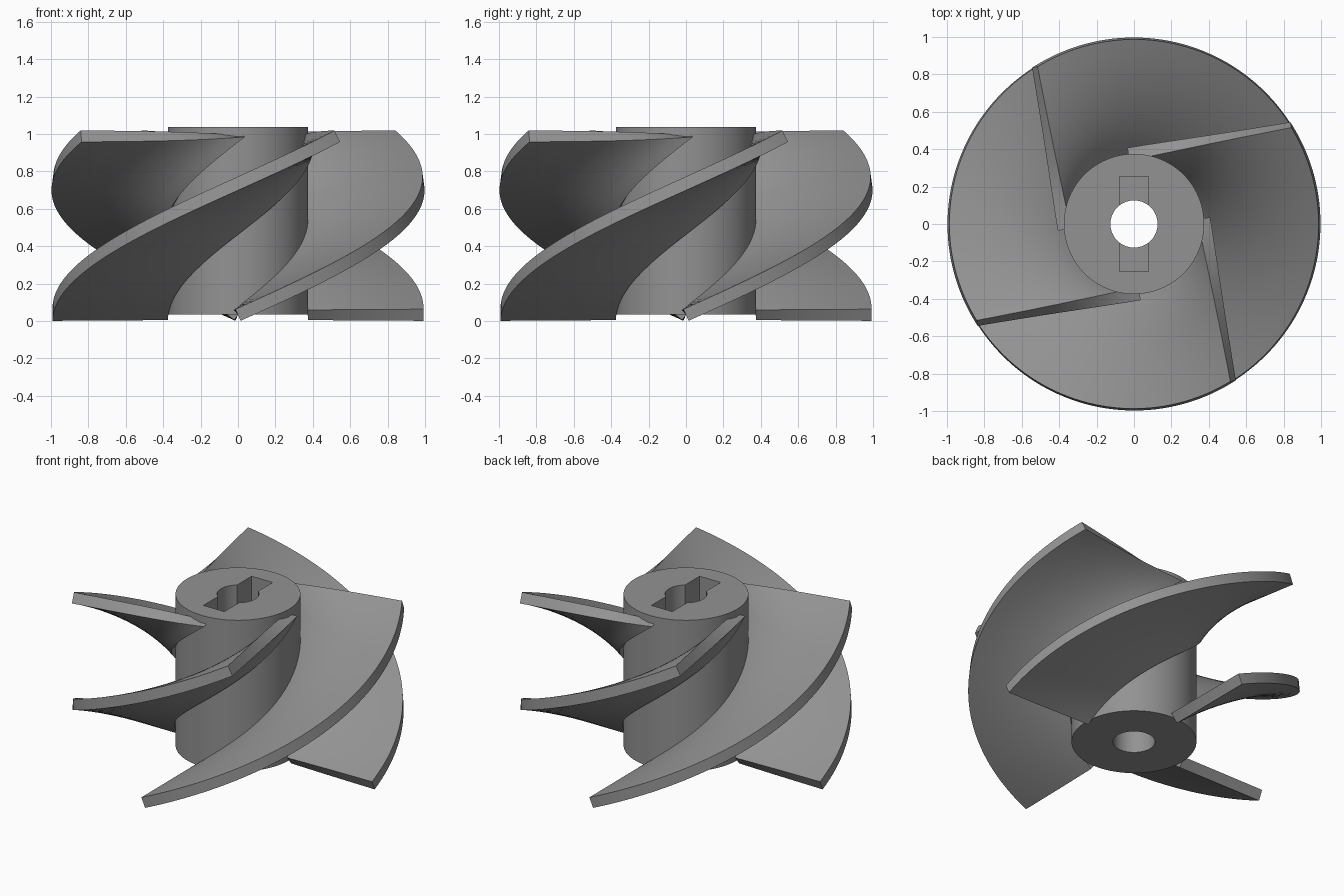
import bpy, bmesh, math
from mathutils import Vector

if "Cube" in bpy.data.objects:
    bpy.data.objects.remove(bpy.data.objects["Cube"])

HUB_R, TIP_R = 0.375, 0.992
HUB_Z0, HUB_Z1 = 0.034, 1.036
BLADE_Z0, BLADE_Z1 = 0.032, 0.988
ROOT_SWEEP, TIP_SWEEP = math.radians(184.6), math.radians(122.3)
HALF_THICK = 0.034
STEPS, SPANS = 56, 10

grey = bpy.data.materials.new("cast_grey")
grey.diffuse_color = (0.29, 0.29, 0.29, 1)
grey.use_nodes = True
grey.node_tree.nodes["Principled BSDF"].inputs["Base Color"].default_value = grey.diffuse_color


def smooth(obj):
    bpy.ops.object.select_all(action='DESELECT')
    obj.select_set(True)
    bpy.context.view_layer.objects.active = obj
    bpy.ops.object.shade_smooth_by_angle(angle=math.radians(30))


def cylinder(name, radius, z0, z1):
    bpy.ops.mesh.primitive_cylinder_add(vertices=96, radius=radius, depth=z1 - z0,
                                        location=(0, 0, (z0 + z1) / 2))
    obj = bpy.context.object
    obj.name = name
    return obj


def cut(target, cutter):
    mod = target.modifiers.new("cut", 'BOOLEAN')
    mod.operation, mod.solver, mod.object = 'DIFFERENCE', 'EXACT', cutter
    bpy.ops.object.select_all(action='DESELECT')
    bpy.context.view_layer.objects.active = target
    bpy.ops.object.modifier_apply(modifier=mod.name)
    bpy.data.objects.remove(cutter)


# Hub with a round through bore and a rectangular drive slot in the top
hub = cylinder("hub", HUB_R, HUB_Z0, HUB_Z1)
cut(hub, cylinder("bore_cutter", 0.126, -0.5, 1.5))
bpy.ops.mesh.primitive_cube_add(size=1, location=(0, 0, HUB_Z1))
slot = bpy.context.object
slot.scale = (0.154, 0.506, 1.0)
cut(hub, slot)
hub.data.materials.clear()
hub.data.materials.append(grey)
smooth(hub)


def mid_surface(t, s, start):
    """Point on the ruled surface between the root helix and the tip helix."""
    z = BLADE_Z0 + (BLADE_Z1 - BLADE_Z0) * t
    a, b = start + ROOT_SWEEP * t, start + TIP_SWEEP * t
    root = Vector((HUB_R * math.cos(a), HUB_R * math.sin(a), z))
    tip = Vector((TIP_R * math.cos(b), TIP_R * math.sin(b), z))
    return root.lerp(tip, s)


def normal(t, s, start):
    e = 1e-4
    along = mid_surface(t + e, s, start) - mid_surface(t - e, s, start)
    across = mid_surface(t, s + e, start) - mid_surface(t, s - e, start)
    return across.cross(along).normalized()


# Blades: helical sheets thickened evenly to both sides
def make_blade(name, start):
    bm = bmesh.new()
    rings = []
    for i in range(STEPS + 1):
        t = i / STEPS
        upper, lower = [], []
        for j in range(SPANS + 1):
            s = j / SPANS
            p, n = mid_surface(t, s, start), normal(t, s, start) * HALF_THICK
            upper.append(bm.verts.new(p + n))
            lower.append(bm.verts.new(p - n))
        rings.append(upper + lower[::-1])
    count = len(rings[0])
    for r0, r1 in zip(rings, rings[1:]):
        for k in range(count):
            m = (k + 1) % count
            bm.faces.new((r0[k], r0[m], r1[m], r1[k]))
    for ring in (rings[0], rings[-1]):
        for j in range(SPANS):
            bm.faces.new((ring[j], ring[j + 1], ring[count - 2 - j], ring[count - 1 - j]))
    bmesh.ops.recalc_face_normals(bm, faces=bm.faces)
    mesh = bpy.data.meshes.new(name)
    bm.to_mesh(mesh)
    bm.free()
    obj = bpy.data.objects.new(name, mesh)
    bpy.context.collection.objects.link(obj)
    mesh.materials.append(grey)
    smooth(obj)


for q in range(4):
    make_blade(f"blade_{q + 1}", q * math.pi / 2)
